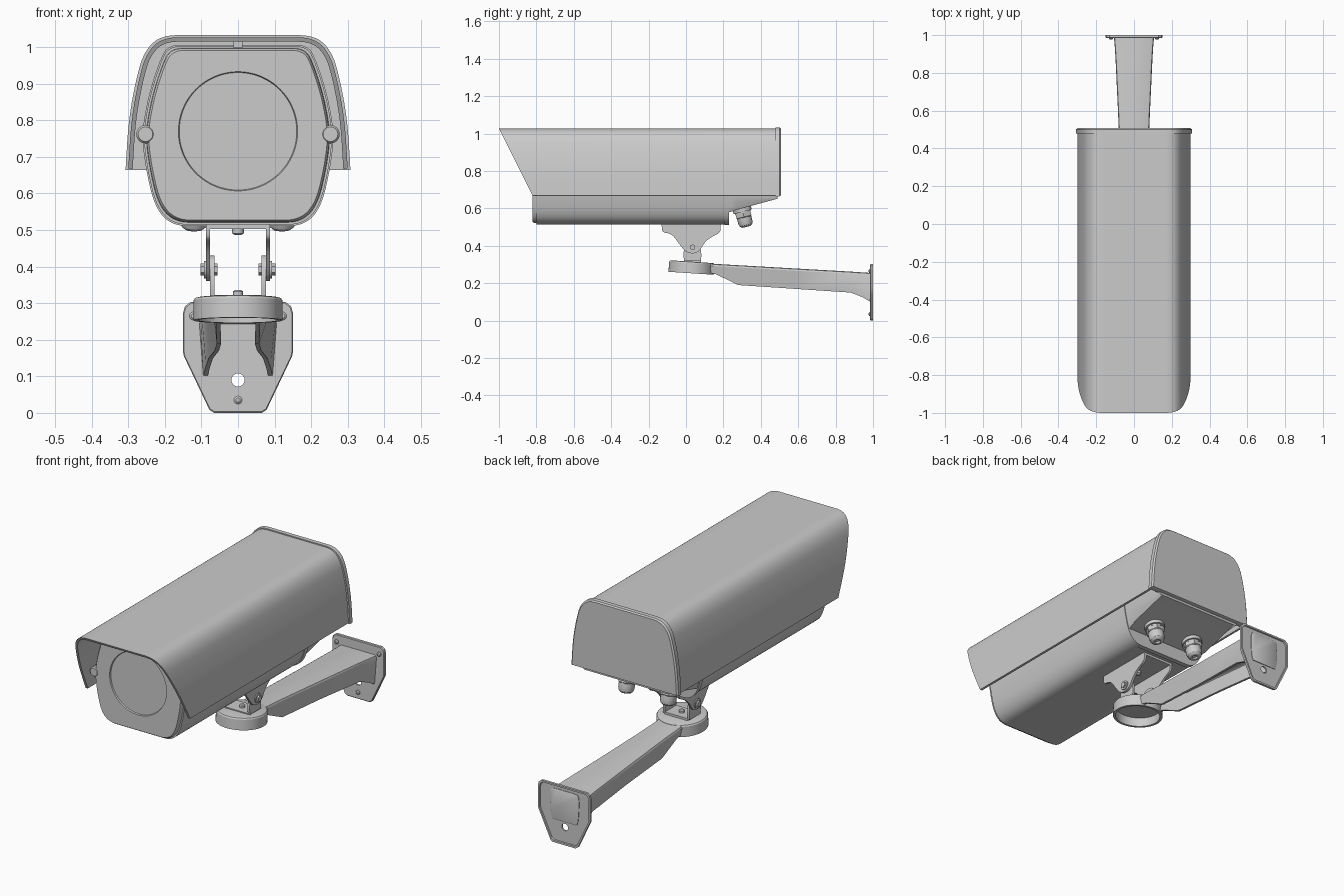
import bpy, bmesh, math
from mathutils import Vector

if "Cube" in bpy.data.objects:
    bpy.data.objects.remove(bpy.data.objects["Cube"])


def loft(name, rings, loop=False, angle=32):
    """Skin a list of equal-length closed rings; cap the ends unless looped."""
    bm = bmesh.new()
    vr = [[bm.verts.new(p) for p in r] for r in rings]
    n = len(vr[0])
    pairs = list(zip(vr, vr[1:])) + ([(vr[-1], vr[0])] if loop else [])
    for a, b in pairs:
        for i in range(n):
            j = (i + 1) % n
            bm.faces.new((a[i], a[j], b[j], b[i]))
    if not loop:
        bm.faces.new(vr[0][::-1])
        bm.faces.new(vr[-1])
    bmesh.ops.recalc_face_normals(bm, faces=bm.faces)
    me = bpy.data.meshes.new(name)
    bm.to_mesh(me)
    bm.free()
    for p in me.polygons:
        p.use_smooth = True
    me.set_sharp_from_angle(angle=math.radians(angle))
    ob = bpy.data.objects.new(name, me)
    bpy.context.collection.objects.link(ob)
    return ob


def chaikin(pts, k=2):
    """Round an open polyline by corner cutting."""
    for _ in range(k):
        out = [pts[0]]
        for (a, b), (c, d) in zip(pts, pts[1:]):
            out += [(a * .75 + c * .25, b * .75 + d * .25), (a * .25 + c * .75, b * .25 + d * .75)]
        pts = out + [pts[-1]]
    return pts


def mirror(half):
    return half + [(-x, z) for x, z in reversed(half) if x > 1e-6]


def at_y(prof, y, s=1.0, c=(0, .765)):
    return [(c[0] + (x - c[0]) * s, y, c[1] + (z - c[1]) * s) for x, z in prof]


def circle_like(prof, c, r):
    """Circle with one point facing each profile point."""
    out = []
    for x, z in prof:
        a = math.atan2(z - c[1], x - c[0])
        out.append((c[0] + r * math.cos(a), c[1] + r * math.sin(a)))
    return out


def turn(name, prof, loc, axis, n=32):
    """Lathe (radius, height) pairs about an axis."""
    q = Vector((0, 0, 1)).rotation_difference(Vector(axis))
    ring = [2 * math.pi * i / n for i in range(n)]
    return loft(name, [[Vector(loc) + q @ Vector((r * math.cos(a), r * math.sin(a), h))
                        for a in ring] for r, h in prof])


def plate_x(name, prof, x0, x1):
    return loft(name, [[(x, y, z) for y, z in prof] for x in (x0, x1)])


def box(name, x0, x1, y0, y1, z0, z1):
    return plate_x(name, [(y0, z0), (y1, z0), (y1, z1), (y0, z1)], x0, x1)


# Camera housing with recessed round window
body = mirror(chaikin([(0, .515), (.10, .515), (.175, .515), (.222, .56), (.247, .66), (.260, .76),
                       (.243, .86), (.215, .95), (.19, 1.003), (.12, 1.003), (0, 1.003)], 3))
win = circle_like(body, (0, .77), .163)
loft("camera_housing", [
    at_y(body, .23, 1.015), at_y(body, .205, 1.015), at_y(body, .205), at_y(body, -.80),
    at_y(body, -.80, .975), at_y(body, -.812, .97), at_y(body, -.82, .95),
    at_y(win, -.82), at_y(win, -.813, .985, (0, .77))])

# Sloped rear section of the housing
def rear(y, zb):
    return at_y([(x, max(z, zb)) for x, z in body], y)
loft("rear_housing", [rear(.21, .575), rear(.24, .582), rear(.27, .592), rear(.49, .652)])

# Sun shield: thin shell with slanted front
outer = chaikin([(.300, .668), (.292, .80), (.272, .91), (.25, .985), (.205, 1.027),
                 (.12, 1.027), (0, 1.027)], 3)
outer = mirror(outer)
inner = []
for i, p in enumerate(outer):
    a, b = outer[max(i - 1, 0)], outer[min(i + 1, len(outer) - 1)]
    t = Vector((b[0] - a[0], b[1] - a[1])).normalized()
    inner.append((p[0] - t.y * .012, p[1] + t.x * .012))
shell = outer + inner[::-1]
loft("sun_shield", [[(x, -1 + (1.027 - z) * .5, z) for x, z in shell], at_y(shell, .49)])

# Shield end cap
loft("shield_end_cap", [at_y(outer, y, s, (0, .80)) for y, s in
                        ((.478, 1.0), (.478, 1.025), (.50, 1.025), (.507, 1.0))])
box("shield_clip", -.012, .012, -.86, -.80, .998, 1.016)

for s, side in ((1, "right"), (-1, "left")):
    # Face hinges
    turn("face_hinge_" + side, [(.02, 0), (.025, .006), (.025, .05)], (s * .253, -.822, .762), (0, 1, 0), 24)
    # Cable glands
    d = Vector((0, .25, -1)).normalized()
    loc = (s * .12, .298, .603)
    turn("gland_collar_" + side, [(.05, 0), (.05, .022), (.042, .022), (.042, .03)], loc, d)
    turn("gland_nut_" + side, [(.047, .028), (.047, .05), (.043, .054)], loc, d, 6)
    turn("gland_tip_" + side, [(.039, .05), (.039, .08), (.034, .096), (.024, .104), (.014, .105),
                               (.012, .095)], loc, d)

# Upper swivel bracket under the housing
ear = chaikin([(-.13, .514), (-.128, .47), (-.075, .465), (-.03, .40), (.005, .36), (.065, .36),
               (.10, .42), (.14, .45), (.185, .47), (.185, .514)])
low = chaikin([(-.01, .318), (-.015, .36), (.0, .43), (.07, .43), (.083, .36), (.08, .318)])
box("upper_bracket_base", -.088, .088, -.13, .185, .503, .517)
turn("housing_screw", [(.016, 0), (.016, .014), (.01, .018)], (0, .03, .505), (0, 0, -1), 16)
for s, side in ((1, "right"), (-1, "left")):
    plate_x("upper_bracket_ear_" + side, ear, s * .076, s * .088)
    plate_x("lower_bracket_ear_" + side, low, s * .064, s * .076)
    turn("pivot_bolt_" + side, [(.016, 0), (.016, .046)], (s * .056, .035, .392), (s, 0, 0), 6)
    turn("pivot_washer_" + side, [(.024, 0), (.024, .005)], (s * .088, .035, .392), (s, 0, 0), 24)
box("lower_bracket_base", -.066, .066, -.012, .081, .308, .323)
turn("swivel_screw", [(.014, 0), (.014, .012), (.009, .016)], (0, .035, .32), (0, 0, 1), 16)

# Hollow swivel head, slightly tilted with the arm
turn("arm_head", [(.112, .032), (.118, .03), (.122, .024), (.122, -.03), (.109, -.03), (.109, .016)],
     (0, .03, .283), Vector((0, .065, 1)).normalized(), 48)

# Wall arm: channel open underneath
def channel(y, wt, wb, zt, zb, t=.012, c=.012):
    half = [(wb, zb), (wt, zt - c), (wt - c * .3, zt - c * .3), (wt - c, zt)]
    ins = [(wb - t, zb), (wt - t, zt - t - .004), (wt - t - .002, zt - t - .002), (wt - t - .006, zt - t)]
    prof = half + [(-x, z) for x, z in half[::-1]] + [(-x, z) for x, z in ins] + ins[::-1]
    return at_y(prof, y)
loft("wall_arm", [channel(*a) for a in (
    (.125, .070, .062, .306, .255), (.16, .070, .060, .303, .248), (.28, .072, .058, .296, .19),
    (.58, .084, .064, .279, .17), (.88, .098, .080, .262, .15), (.94, .102, .088, .258, .127),
    (.988, .106, .095, .255, .10))])

# Wall plate with cable hole and rear rim
corner = mirror([(.065, 0), (.078, .008), (.148, .155), (.15, .165), (.15, .275), (.145, .292), (.13, .303)])
outline = []
for (a, b), (c, d) in zip(corner, corner[1:] + corner[:1]):
    outline += [(a + (c - a) * k / 8, b + (d - b) * k / 8) for k in range(8)]
hole = circle_like(outline, (0, .09), .018)
mid = (0, .16)
loft("wall_plate", [at_y(hole, .985), at_y(outline, .985, .98, mid), at_y(outline, .988, 1, mid),
                    at_y(outline, 1, 1, mid), at_y(outline, 1, .94, mid),
                    at_y(outline, .993, .93, mid), at_y(hole, .993)], loop=True)
panel = mirror(chaikin([(.07, .118), (.08, .15), (.085, .275), (.05, .278)]))
loft("wall_plate_panel", [at_y(panel, .99), at_y(panel, .996), at_y(panel, .999, .94, (0, .2))])
for i, (x, z) in enumerate(((0, .035), (.122, .265), (-.122, .265))):
    turn("plate_screw_%d" % (i + 1), [(.011, 0), (.011, .005), (.006, .009)], (x, .986, z), (0, -1, 0), 16)
